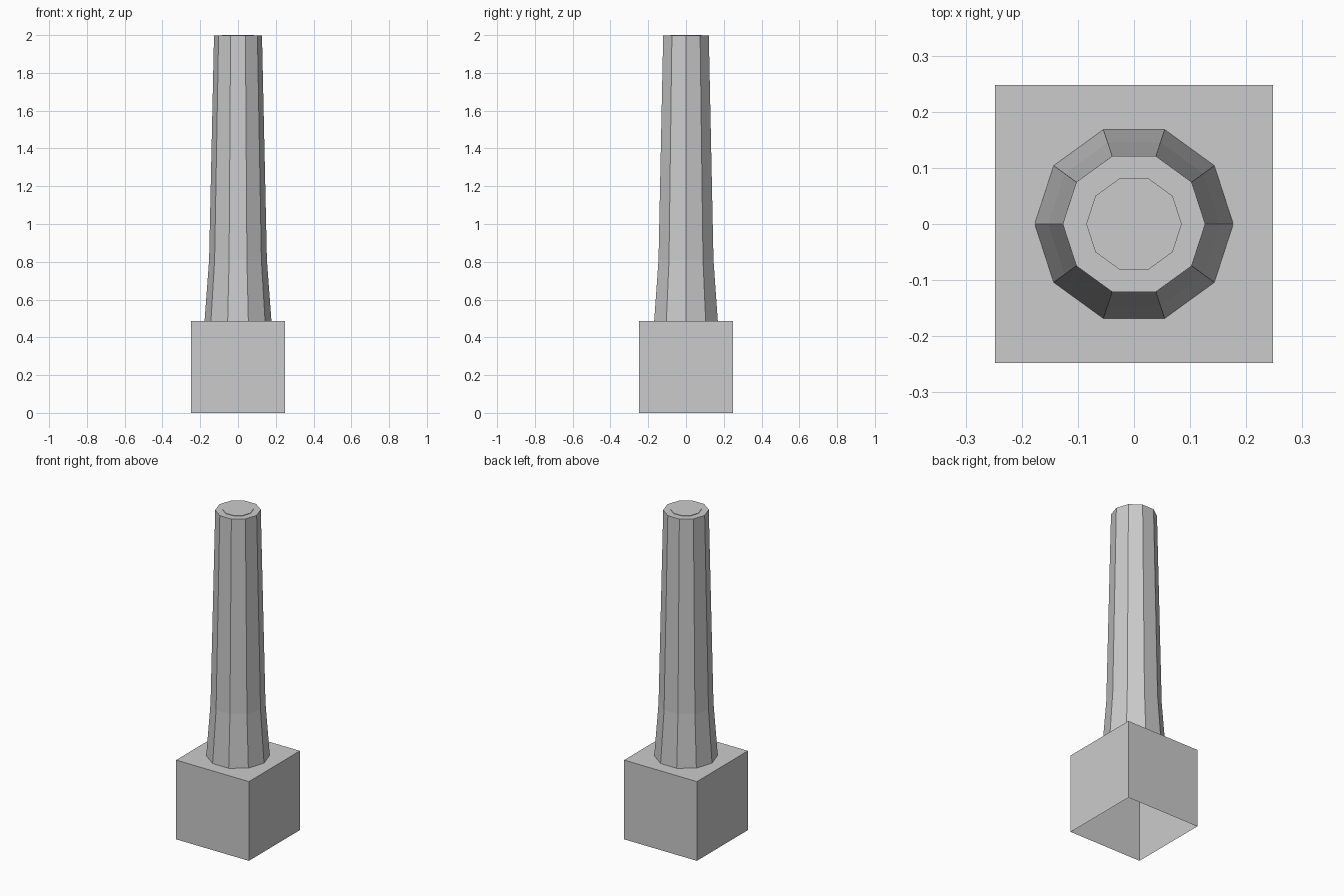
import bpy, bmesh, math

if "Cube" in bpy.data.objects:
    bpy.data.objects.remove(bpy.data.objects["Cube"])

def finish(bm, name):
    me = bpy.data.meshes.new(name)
    bm.to_mesh(me)
    bm.free()
    ob = bpy.data.objects.new(name, me)
    bpy.context.collection.objects.link(ob)
    return ob

# Square base block, open underneath
W, H = 0.495, 0.487
bm = bmesh.new()
bmesh.ops.create_cube(bm, size=1)
for v in bm.verts:
    v.co = (v.co.x * W, v.co.y * W, (v.co.z + 0.5) * H)
bm.normal_update()
bottom = [f for f in bm.faces if f.normal.z < -0.9]
bmesh.ops.delete(bm, geom=bottom, context='FACES_ONLY')
finish(bm, "base_block")

# Ten-sided tapered shaft with a flared foot and a barely raised cap disc
SIDES = 10
profile = [(0.177, H), (0.153, 0.81), (0.127, 1.997), (0.085, 1.997), (0.085, 2.0)]
bm = bmesh.new()
rings = []
for r, z in profile:
    angles = [math.tau * i / SIDES for i in range(SIDES)]
    rings.append([bm.verts.new((r * math.cos(a), r * math.sin(a), z)) for a in angles])
for lower, upper in zip(rings, rings[1:]):
    for i in range(SIDES):
        j = (i + 1) % SIDES
        bm.faces.new((lower[i], lower[j], upper[j], upper[i]))
bm.faces.new(rings[-1])
finish(bm, "shaft")
